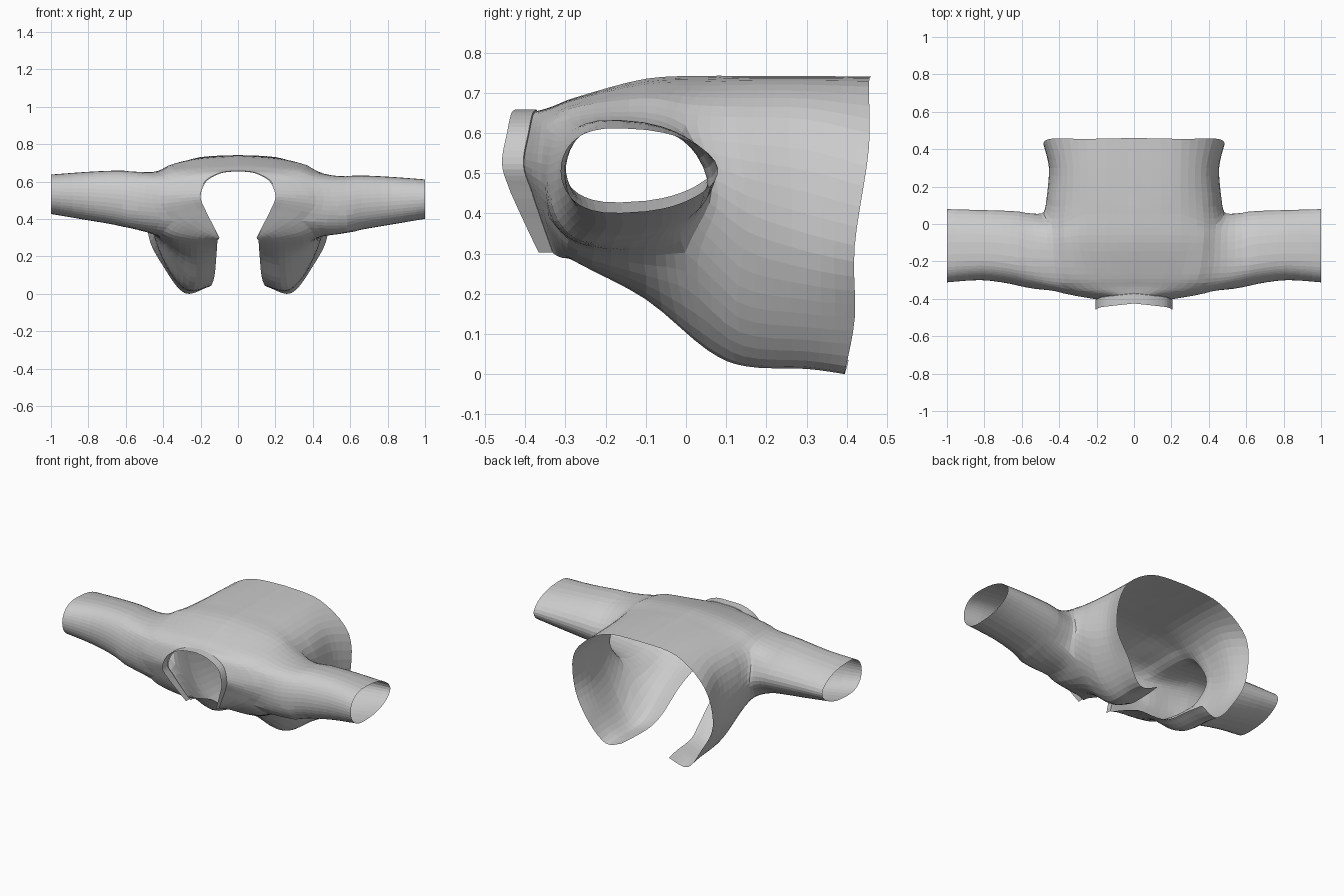
import bpy, bmesh, math
from mathutils import Vector

cube = bpy.data.objects.get("Cube")
if cube:
    bpy.data.objects.remove(cube)

grey = bpy.data.materials.new("grey_cloth")
grey.use_nodes = True
grey.diffuse_color = (0.6, 0.6, 0.6, 1)
grey.node_tree.nodes["Principled BSDF"].inputs["Base Color"].default_value = (0.6, 0.6, 0.6, 1)


def spline(points, sub):
    """Smooth curve through the points, sub steps per span."""
    p = [Vector(q) for q in points]
    p = [p[0]] + p + [p[-1]]
    out = []
    for k in range(1, len(p) - 2):
        a, b, c, d = p[k - 1:k + 3]
        for s in range(sub):
            t = s / sub
            out.append(b + (c - a) * t / 2 + (a - b * 2.5 + c * 2 - d / 2) * t ** 2
                       + (b * 3 - a - c * 3 + d) * t ** 3 / 2)
    return out + [p[-2]]


def flipped(grid):
    """The same grid on the other side of the body."""
    return [[Vector((-p.x, p.y, p.z)) for p in row] for row in grid]


def add_patch(bm, grid, side, skip=lambda i, j: False):
    """Add one open sheet of quads, facing outward on either side."""
    verts = [[bm.verts.new(p) for p in row] for row in grid]
    for i in range(len(grid) - 1):
        for j in range(len(grid[0]) - 1):
            if not skip(i, j):
                quad = [verts[i][j], verts[i + 1][j], verts[i + 1][j + 1], verts[i][j + 1]]
                bm.faces.new(quad[::side])


def weld(bm):
    loose = [v for v in bm.verts if not v.link_faces]
    bmesh.ops.delete(bm, geom=loose, context='VERTS')
    bmesh.ops.remove_doubles(bm, verts=bm.verts, dist=0.0005)


def finish(bm, name):
    mesh = bpy.data.meshes.new(name)
    bm.to_mesh(mesh)
    bm.free()
    mesh.materials.append(grey)
    bpy.context.collection.objects.link(bpy.data.objects.new(name, mesh))


# Half sections from neck to hem: y, then (x, z) from front edge round to the back centre
sections = [
    (-.37, (.10, .30), (.135, .37), (.175, .45), (.20, .52), (.17, .60), (.09, .645), (0, .655)),
    (-.335, (.105, .29), (.22, .33), (.34, .39), (.43, .5), (.36, .61), (.18, .655), (0, .665)),
    (-.27, (.11, .28), (.25, .28), (.40, .325), (.46, .48), (.42, .64), (.21, .68), (0, .69)),
    (-.10, (.115, .21), (.25, .19), (.41, .30), (.47, .47), (.43, .65), (.25, .715), (0, .735)),
    (.05, (.125, .10), (.26, .07), (.43, .31), (.48, .46), (.435, .625), (.25, .718), (0, .742)),
    (.15, (.14, .05), (.27, .025), (.395, .18), (.465, .4), (.42, .61), (.25, .72), (0, .742)),
    (.30, (.15, .04), (.28, .018), (.39, .15), (.455, .35), (.41, .6), (.25, .72), (0, .742)),
    (.46, (.165, .035), (.285, .004), (.395, .14), (.48, .32), (.45, .56), (.255, .715), (0, .74)),
]
neck_bow = (.04, .015, -.012, -.033, -.02, -.01, 0)
arm_bow = (0, 0, -.06, .01, -.06, 0, 0)
hem_bow = (-.055, -.065, -.04, -.04, -.005, -.005, 0)
bows = {0: (neck_bow, 1), 1: (neck_bow, .6), 4: (arm_bow, 1), 5: (arm_bow, .4),
        len(sections) - 1: (hem_bow, 1)}

net = []
for k, (y, *pts) in enumerate(sections):
    bow, amount = bows.get(k, (neck_bow, 0))
    net.append([(x, y + b * amount, z) for (x, z), b in zip(pts, bow)])

ACROSS, ALONG = 5, 4
rows = [spline(r, ACROSS) for r in net]
grid = list(zip(*[spline(c, ALONG) for c in zip(*rows)]))

# Armhole: a gap in the torso whose edge starts the sleeve
i0, i1 = ALONG, 4 * ALONG
j0, j1 = 2 * ACROSS, 4 * ACROSS
edge = [grid[i0][j] for j in range(j0, j1)]
edge += [grid[i][j1] for i in range(i0, i1)]
edge += [grid[i1][j] for j in range(j1, j0, -1)]
edge += [grid[i][j0] for i in range(i1, i0 - 1, -1)]

# Sleeve stations: x, y range, z range
stations = [(.54, -.35, .06, .33, .64), (.66, -.32, .07, .36, .642),
            (.82, -.30, .075, .387, .635), (1, -.312, .08, .417, .622)]


def sleeve_path(p, side):
    """Line from an armhole point out to the cuff."""
    path = [p]
    a = math.atan2((p.z - .48) / .16, (p.y + .15) / .2)
    c, s = math.cos(a), math.sin(a)
    for x, ya, yb, za, zb in stations:
        y = (ya + yb) / 2 + (yb - ya) / 2 * math.copysign(abs(c) ** .8, c)
        z = (za + zb) / 2 + (zb - za) / 2 * s * (1 - .25 * c)
        path.append(Vector((x, y, z - side * .013)))
    return spline(path, 3)


# Jacket: torso halves and sleeves sewn together, with the armhole seams eased
jacket = bmesh.new()
for side in (1, -1):
    sleeve = list(zip(*[sleeve_path(p, side) for p in edge]))
    add_patch(jacket, grid if side > 0 else flipped(grid), side,
              lambda i, j: i0 <= i < i1 and j0 <= j < j1)
    add_patch(jacket, sleeve if side > 0 else flipped(sleeve), side)
weld(jacket)
seams = [v for v in jacket.verts
         if .38 < abs(v.co.x) < .58 and v.co.y < .12 and not v.is_boundary]
for step in range(5):
    bmesh.ops.smooth_vert(jacket, verts=seams, factor=0.5,
                          use_axis_x=True, use_axis_y=True, use_axis_z=True)
finish(jacket, "jacket")

# Stand-up collar band around the neck opening, narrowing toward the open front
neck = grid[0]
rim = [p + Vector((p.x * .03, -.055 + max(0, .45 - p.z) * .12, .003)) for p in neck]
base = [p + Vector((p.x * .03, -.002, .003)) for p in neck]
band = [rim, base, neck]
collar = bmesh.new()
add_patch(collar, band, 1)
add_patch(collar, flipped(band), -1)
weld(collar)
finish(collar, "collar")
